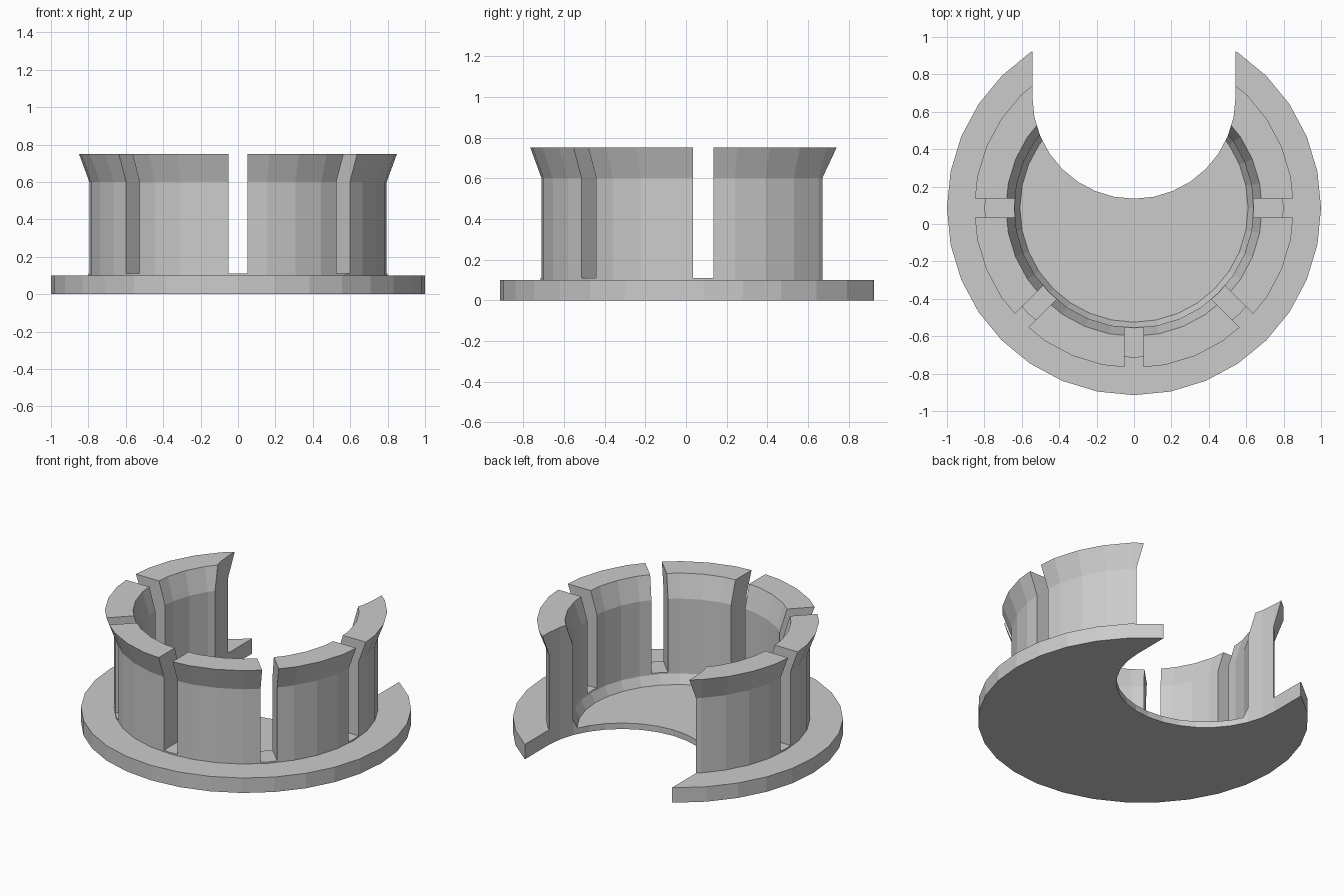
import bpy, bmesh, math
from mathutils import Matrix

if "Cube" in bpy.data.objects:
    bpy.data.objects.remove(bpy.data.objects["Cube"])

CY = 0.085      # centre of the round body in y
SIDES = 32

grey = bpy.data.materials.new("plain grey")
grey.diffuse_color = (0.6, 0.6, 0.6, 1)
grey.use_nodes = True
grey.node_tree.nodes["Principled BSDF"].inputs["Base Color"].default_value = grey.diffuse_color


def make_object(name, bm):
    bmesh.ops.recalc_face_normals(bm, faces=bm.faces)
    mesh = bpy.data.meshes.new(name)
    bm.to_mesh(mesh)
    bm.free()
    obj = bpy.data.objects.new(name, mesh)
    bpy.context.collection.objects.link(obj)
    mesh.materials.append(grey)
    return obj


def lathe(name, profile, cy):
    """Closed solid from (radius, z) points, capped at both ends."""
    bm = bmesh.new()
    rings = [[bm.verts.new((r * math.cos(2 * math.pi * i / SIDES),
                            cy + r * math.sin(2 * math.pi * i / SIDES), z))
              for i in range(SIDES)] for r, z in profile]
    for a, b in zip(rings, rings[1:]):
        for i in range(SIDES):
            j = (i + 1) % SIDES
            bm.faces.new((a[i], a[j], b[j], b[i]))
    bm.faces.new(rings[0])
    bm.faces.new(rings[-1])
    return make_object(name, bm)


def box(name, x0, x1, y0, y1, z0, z1, turn=0.0, cy=0.0):
    bm = bmesh.new()
    bmesh.ops.create_cube(bm, size=1)
    m = (Matrix.Translation((0, cy, 0)) @ Matrix.Rotation(turn, 4, 'Z')
         @ Matrix.Translation(((x0 + x1) / 2, (y0 + y1) / 2, (z0 + z1) / 2))
         @ Matrix.Diagonal((x1 - x0, y1 - y0, z1 - z0, 1)))
    bmesh.ops.transform(bm, matrix=m, verts=bm.verts)
    return make_object(name, bm)


def cut(obj, cutter):
    mod = obj.modifiers.new(cutter.name, 'BOOLEAN')
    mod.operation = 'DIFFERENCE'
    mod.solver = 'EXACT'
    mod.object = cutter
    cutter.hide_render = True
    cutter.hide_set(True)


# flange, flared wall and shallow floor recess in one turned body
collar = lathe("flanged_collar", [
    (1.0, 0), (1.0, 0.1), (0.8, 0.1), (0.8, 0.6), (0.855, 0.75),
    (0.685, 0.75), (0.64, 0.6), (0.64, 0.1), (0.61, 0.04)], CY)

# narrow slots that split the wall into fingers
for deg in (180, 225, 270, 315, 360):
    cut(collar, box(f"slot_cutter_{deg}", 0.45, 1.1, -0.051, 0.051,
                    0.11, 1.0, math.radians(deg), CY))

# round-ended opening at the back
R = 0.543
cut(collar, lathe("opening_round_cutter", [(R, -0.2), (R, 1.0)], 0.678))
cut(collar, box("opening_cutter", -R, R, 0.678, 1.5, -0.25, 1.05))

# bake the cuts and discard the helpers
bpy.context.view_layer.update()
deps = bpy.context.evaluated_depsgraph_get()
baked = bpy.data.meshes.new_from_object(collar.evaluated_get(deps))
collar.modifiers.clear()
collar.data = baked
baked.materials.clear()
baked.materials.append(grey)
for p in baked.polygons:
    p.material_index = 0
for o in list(bpy.data.objects):
    if o != collar:
        bpy.data.objects.remove(o)
